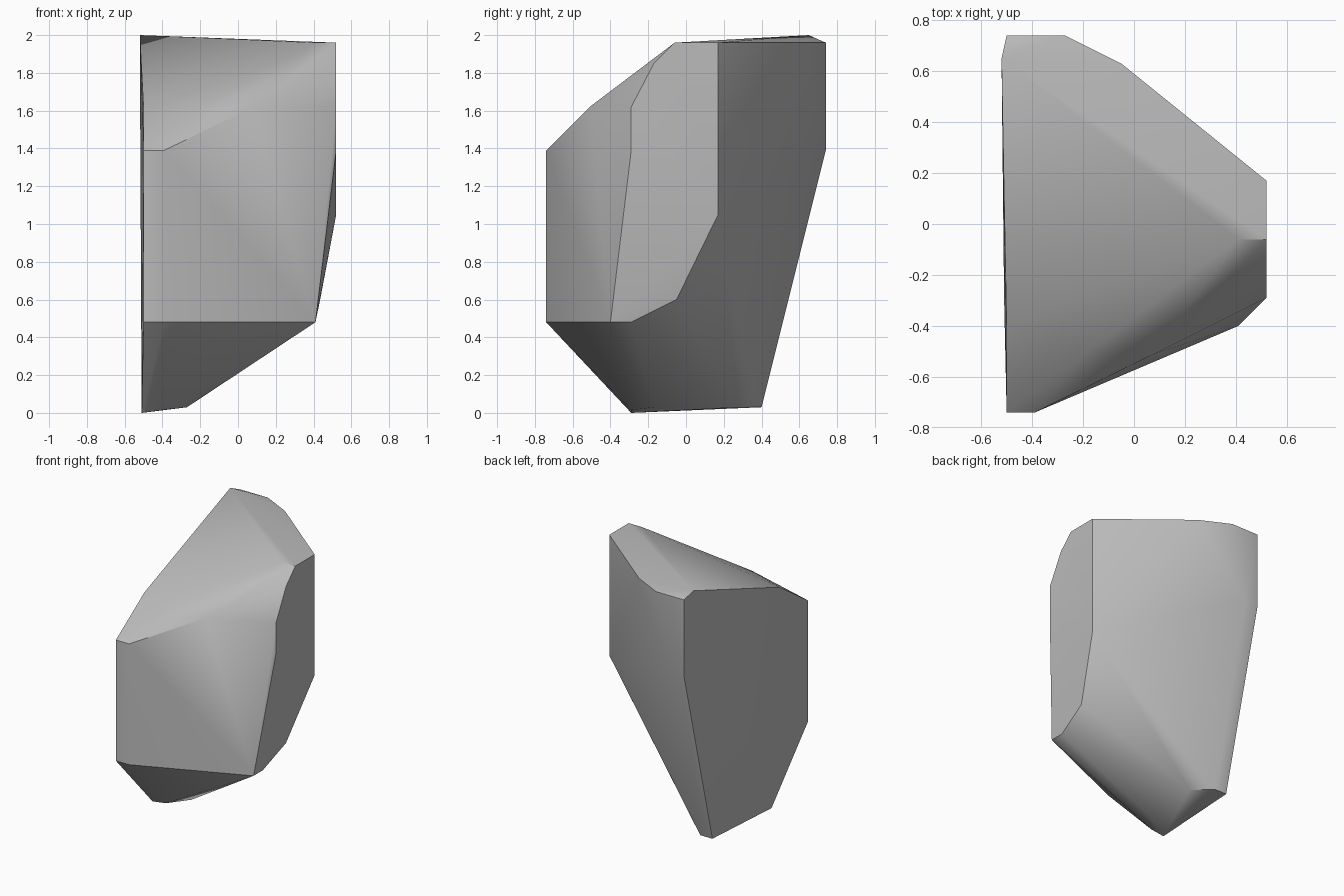
import bpy
import bmesh
import math

default_cube = bpy.data.objects.get("Cube")
if default_cube:
    bpy.data.objects.remove(default_cube, do_unlink=True)


def flat_material(name, color):
    material = bpy.data.materials.new(name)
    material.use_nodes = True
    material.diffuse_color = color
    shader = material.node_tree.nodes["Principled BSDF"]
    shader.inputs["Base Color"].default_value = color
    shader.inputs["Roughness"].default_value = 0.9
    return material


def add_ring(mesh, height, corners):
    """Add the chipped corners that lie at one height."""
    for x, y in corners:
        mesh.verts.new((x, y, height))


def wrap_in_hull(mesh):
    """Stretch a closed convex skin over all corners and drop the leftovers."""
    result = bmesh.ops.convex_hull(mesh, input=mesh.verts[:])
    inner = {item for item in result["geom_interior"] + result["geom_unused"]
             if isinstance(item, bmesh.types.BMVert)}
    bmesh.ops.delete(mesh, geom=list(inner), context="VERTS")
    # Merge triangles lying in the same plane into clean facets
    bmesh.ops.dissolve_limit(mesh, angle_limit=math.radians(1),
                             verts=mesh.verts[:], edges=mesh.edges[:])
    bmesh.ops.recalc_face_normals(mesh, faces=mesh.faces[:])


# Shared planes of the stone block
LEFT, RIGHT = -0.5, 0.52
FRONT, BACK = -0.74, 0.74

rock_mesh = bmesh.new()

# Narrow foot
add_ring(rock_mesh, 0.0, [(-0.51, -0.29)])
add_ring(rock_mesh, 0.015, [(-0.4, -0.29)])
add_ring(rock_mesh, 0.03, [(LEFT, 0.4), (-0.4, 0.4), (-0.27, 0.28), (-0.27, -0.17)])

# Undercut chin and lower side
add_ring(rock_mesh, 0.48, [(LEFT, FRONT), (-0.39, FRONT), (0.41, -0.4), (0.41, -0.29)])
add_ring(rock_mesh, 0.6, [(0.435, -0.05)])
add_ring(rock_mesh, 1.05, [(RIGHT, 0.17)])

# Widest belt
add_ring(rock_mesh, 1.39, [(LEFT, FRONT), (-0.39, FRONT), (RIGHT, -0.29),
                           (LEFT, BACK), (-0.39, BACK)])

# Sloping shoulder
add_ring(rock_mesh, 1.62, [(LEFT, -0.4), (-0.19, -0.51), (0.08, -0.51), (RIGHT, -0.29)])
add_ring(rock_mesh, 1.85, [(RIGHT, -0.17)])

# Crown
add_ring(rock_mesh, 1.96, [(0.41, -0.06), (RIGHT, -0.06), (RIGHT, 0.17),
                           (-0.05, 0.63), (-0.27, BACK), (LEFT, BACK)])
add_ring(rock_mesh, 2.0, [(-0.52, 0.65)])

wrap_in_hull(rock_mesh)

rock_data = bpy.data.meshes.new("rock")
rock_mesh.to_mesh(rock_data)
rock_mesh.free()
rock = bpy.data.objects.new("rock", rock_data)
bpy.context.collection.objects.link(rock)
rock_data.materials.append(flat_material("stone grey", (0.5, 0.5, 0.5, 1)))

# Soft shading across shallow facets, crisp chipped edges
bpy.ops.object.select_all(action="DESELECT")
rock.select_set(True)
bpy.context.view_layer.objects.active = rock
bpy.ops.object.shade_smooth_by_angle(angle=math.radians(30))
